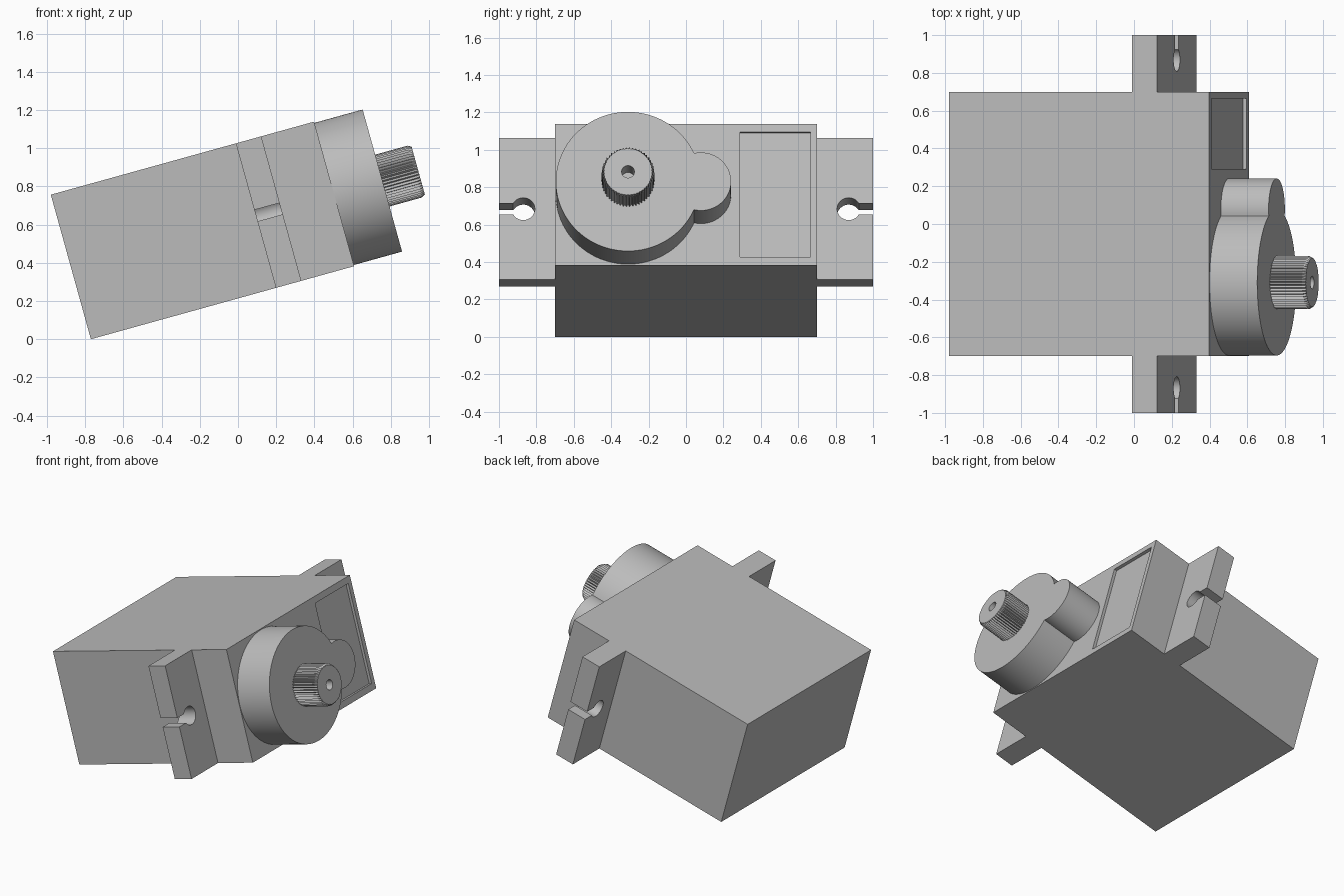
import bpy, bmesh, math
from math import sin, cos, pi, radians

if "Cube" in bpy.data.objects:
    bpy.data.objects.remove(bpy.data.objects["Cube"])

TILT = radians(-15.5)          # whole servo leans back on its lower edge
BASE = (-0.77, 0, 0)
H = 0.785                      # case height
MID = H / 2
Y0 = -0.31                     # output shaft position
FRONT, TOP = 1.43, 1.692       # case front and turret face along the shaft axis

grey = bpy.data.materials.new("light_grey_plastic")
grey.diffuse_color = (0.5, 0.5, 0.5, 1)
grey.use_nodes = True
grey.node_tree.nodes["Principled BSDF"].inputs["Base Color"].default_value = grey.diffuse_color


def loft(name, rings, smooth=0):
    """Skin (depth, [(y, z), ...]) rings and close both ends."""
    bm = bmesh.new()
    loops = [[bm.verts.new((d, y, z)) for y, z in pts] for d, pts in rings]
    n = len(loops[0])
    for a, b in zip(loops, loops[1:]):
        for i in range(n):
            j = (i + 1) % n
            bm.faces.new((a[i], a[j], b[j], b[i]))
    bm.faces.new(loops[0][::-1])
    bm.faces.new(loops[-1])
    bmesh.ops.recalc_face_normals(bm, faces=bm.faces)
    me = bpy.data.meshes.new(name)
    bm.to_mesh(me)
    bm.free()
    me.materials.append(grey)
    ob = bpy.data.objects.new(name, me)
    bpy.context.collection.objects.link(ob)
    ob.location = BASE
    ob.rotation_euler = (0, TILT, 0)
    if smooth:
        bpy.ops.object.select_all(action='DESELECT')
        ob.select_set(True)
        bpy.context.view_layer.objects.active = ob
        bpy.ops.object.shade_smooth_by_angle(angle=radians(smooth))
    return ob


def rect(y1, y2, z1, z2):
    return [(y1, z1), (y2, z1), (y2, z2), (y1, z2)]


def arc(cy, r, a1, a2, n):
    return [(cy + r * cos(a1 + (a2 - a1) * i / n),
             MID + r * sin(a1 + (a2 - a1) * i / n)) for i in range(n + 1)]


# Case with a shallow rectangular label recess in the front face
case, recess = rect(-0.7, 0.7, 0, H), rect(0.29, 0.665, 0.045, 0.74)
loft("case", [(0, case), (FRONT, case), (FRONT, recess), (FRONT - 0.02, recess)])

# Mounting ears with a keyhole slot open to the outer edge
hole_r, slot = 0.062, 0.031
a = math.asin(slot / hole_r)
ear = ([(0.69, 0), (1, 0), (1, MID - slot)]
       + arc(0.87, hole_r, 2 * pi - a, a, 32)
       + [(1, MID + slot), (1, H), (0.69, H)])
for side, s in (("left", -1), ("right", 1)):
    pts = [(s * y, z) for y, z in ear]
    loft("mounting_ear_" + side, [(1.005, pts), (1.143, pts)], 30)

# Gear housing: outline of a large and a small merged circle
R, r, d = 0.386, 0.161, 0.39
k = (d * d + R * R - r * r) / (2 * d)
h = math.sqrt(R * R - k * k)
A, B = math.atan2(h, k), math.atan2(h, k - d)
outline = arc(Y0, R, A, 2 * pi - A, 96) + arc(Y0 + d, r, -B, B, 40)[1:-1]
loft("gear_housing", [(FRONT - 0.005, outline), (TOP, outline)], 30)

# Splined output shaft with chamfered tip and screw hole
N = 100


def spline(outer, inner):
    return [(Y0 + (inner if i % 2 else outer) * cos(2 * pi * i / N),
             MID + (inner if i % 2 else outer) * sin(2 * pi * i / N)) for i in range(N)]


teeth, tip, bore = spline(0.141, 0.129), spline(0.13, 0.127), spline(0.034, 0.034)
loft("output_shaft", [(TOP - 0.005, teeth), (1.868, teeth), (1.887, tip),
                      (1.887, bore), (1.75, bore)])
